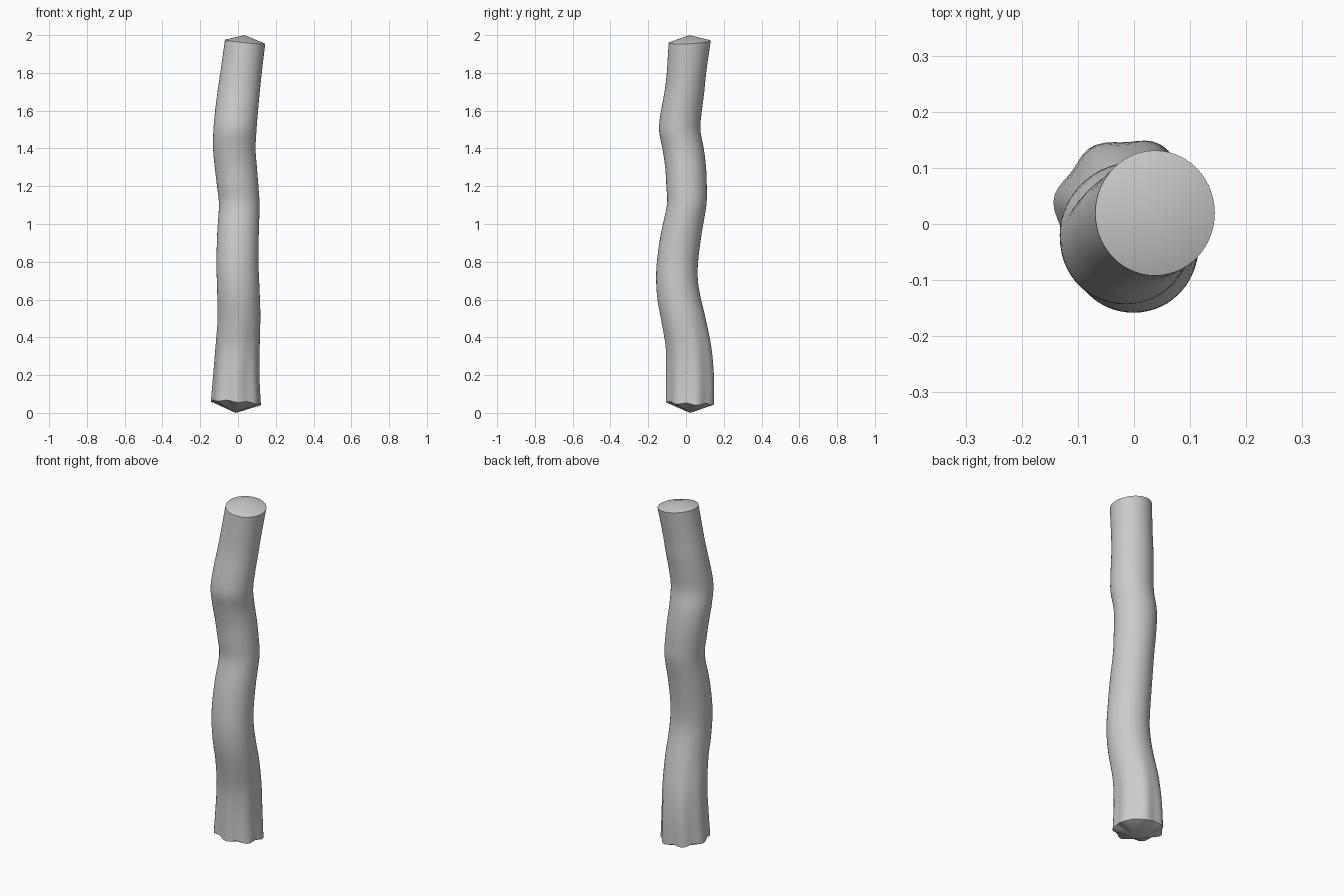
import bpy, bmesh, math

if "Cube" in bpy.data.objects:
    bpy.data.objects.remove(bpy.data.objects["Cube"])

# Stem stations: z, left x, right x, front y, back y, lobe amount
KEYS = [
    (0.055, -0.143, 0.123, -0.105, 0.152, 1.0),
    (0.20, -0.131, 0.115, -0.104, 0.152, 0.8),
    (0.35, -0.119, 0.116, -0.107, 0.137, 0.45),
    (0.50, -0.108, 0.119, -0.133, 0.105, 0.15),
    (0.60, -0.109, 0.116, -0.151, 0.080, 0.0),
    (0.70, -0.112, 0.112, -0.158, 0.063, 0.0),
    (0.80, -0.114, 0.108, -0.154, 0.064, 0.0),
    (0.95, -0.110, 0.110, -0.133, 0.083, 0.0),
    (1.10, -0.101, 0.114, -0.101, 0.108, 0.0),
    (1.20, -0.111, 0.108, -0.104, 0.110, 0.0),
    (1.30, -0.123, 0.100, -0.110, 0.106, 0.0),
    (1.40, -0.132, 0.093, -0.125, 0.094, 0.0),
    (1.50, -0.130, 0.098, -0.143, 0.076, 0.0),
    (1.60, -0.121, 0.106, -0.132, 0.084, 0.0),
    (1.70, -0.108, 0.115, -0.114, 0.097, 0.0),
    (1.80, -0.093, 0.125, -0.102, 0.107, 0.0),
    (1.965, -0.069, 0.144, -0.092, 0.131, 0.0),
]
SIDES, STEPS = 56, 4


def spline(a, b, c, d, t):
    return 0.5 * (2 * b + (c - a) * t + (2 * a - 5 * b + 4 * c - d) * t * t
                  + (3 * b - a - 3 * c + d) * t ** 3)


def stations():
    n = len(KEYS)
    for i in range(n - 1):
        four = [KEYS[min(max(i + k, 0), n - 1)] for k in (-1, 0, 1, 2)]
        for s in range(STEPS):
            yield [spline(*v, s / STEPS) for v in zip(*four)]
    yield list(KEYS[-1])


def ring(bm, z, x0, x1, y0, y1, lobe):
    cx, cy, rx, ry = (x0 + x1) / 2, (y0 + y1) / 2, (x1 - x0) / 2, (y1 - y0) / 2
    low = max(0, 1 - z / 0.4)
    high = max(0, (z - 1.6) / 0.365)
    verts = []
    for k in range(SIDES):
        a = math.tau * k / SIDES
        wave = math.cos(7 * (a - math.radians(170)))
        f = 1 + 0.04 * lobe * (wave - 0.6)
        x, y = rx * f * math.cos(a), ry * f * math.sin(a)
        # sawn ends are slightly tilted
        tilt = low * (-0.08 * x - 0.05 * y - 0.005 * wave) + high * (-0.10 * x + 0.05 * y)
        verts.append(bm.verts.new((cx + x, cy + y, z + tilt)))
    return verts


bm = bmesh.new()
rings = [ring(bm, *s) for s in stations()]

# Bark wall
for lo, hi in zip(rings, rings[1:]):
    for k in range(SIDES):
        j = (k + 1) % SIDES
        bm.faces.new((lo[k], lo[j], hi[j], hi[k]))

# Shallow cone ends
bottom = bm.verts.new((-0.012, 0.022, 0.0))
top = bm.verts.new((0.034, 0.018, 2.0))
for k in range(SIDES):
    j = (k + 1) % SIDES
    bm.faces.new((bottom, rings[0][j], rings[0][k]))
    bm.faces.new((top, rings[-1][k], rings[-1][j]))

bmesh.ops.recalc_face_normals(bm, faces=bm.faces)
mesh = bpy.data.meshes.new("wavy_log")
bm.to_mesh(mesh)
bm.free()
log = bpy.data.objects.new("wavy_log", mesh)
bpy.context.collection.objects.link(log)
bpy.context.view_layer.objects.active = log
log.select_set(True)
bpy.ops.object.shade_smooth_by_angle(angle=math.radians(35))
